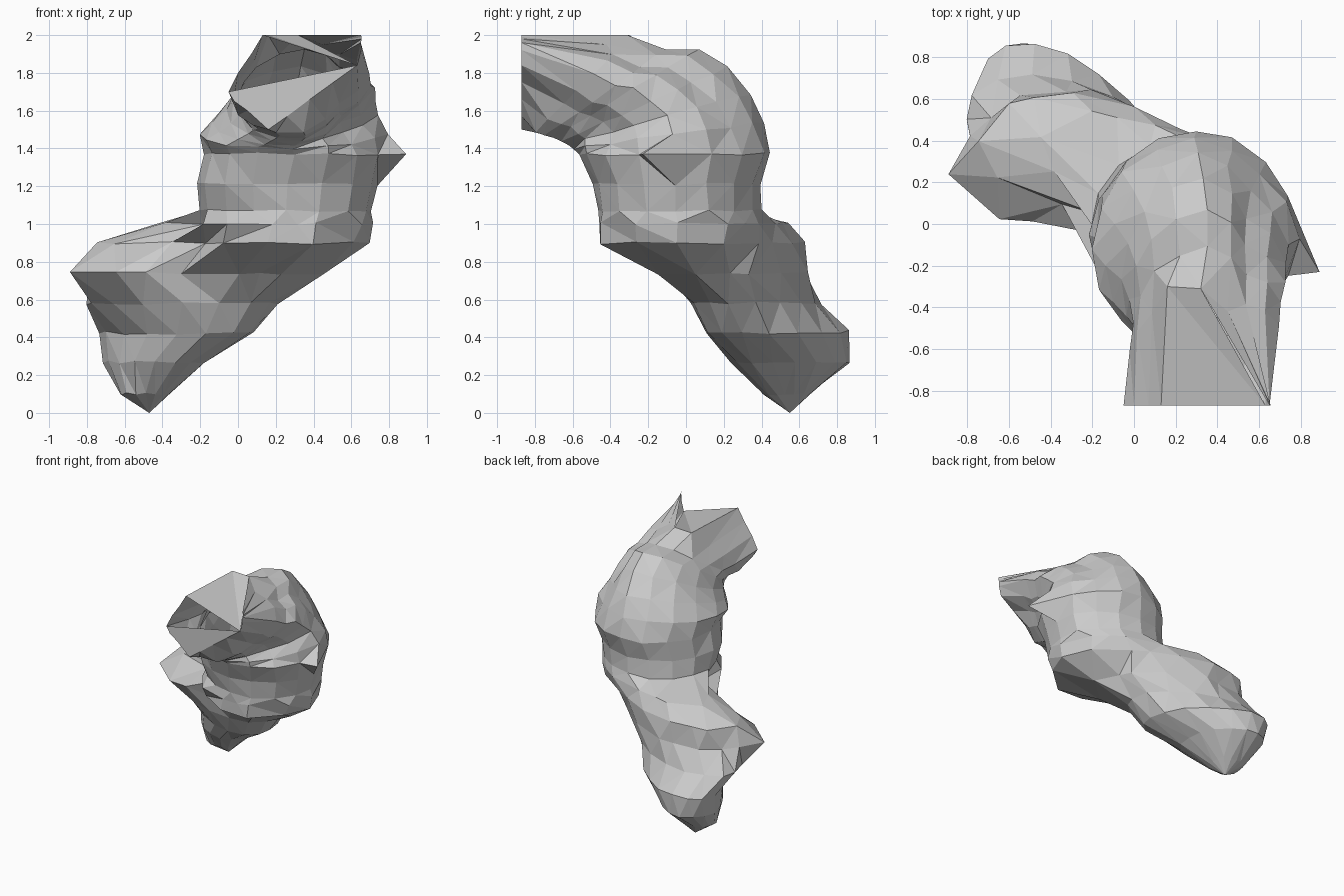
import bpy, bmesh, math, random
from mathutils import Vector

if "Cube" in bpy.data.objects:
    bpy.data.objects.remove(bpy.data.objects["Cube"])

random.seed(4)
N = 16  # sides of every section

# Oval sections: x min, x max, (front y, z), (back y, z), skew angle, right-side taper
LOWER = [
    (-0.63, -0.36, (0.40, 0.10), (0.66, 0.10), 0.0, 0),
    (-0.71, -0.17, (0.24, 0.27), (0.86, 0.27), -0.3, 0),
    (-0.73, 0.09, (0.10, 0.42), (0.87, 0.43), -0.5, 0),
    (-0.81, 0.21, (0.02, 0.58), (0.71, 0.58), -0.4, 0),
]
# Waist outlines where the lower lobe meets the upper one (x, y)
WAIST = {
    0.74: [(.45, .05), (.30, .33), (.10, .50), (-.20, .64), (-.55, .62), (-.78, .42),
           (-.89, .24), (-.65, .03), (-.30, .0), (0, -.10), (.22, -.15)],
    0.90: [(.70, -.05), (.60, .20), (.35, .38), (0, .56), (-.30, .63), (-.60, .58),
           (-.75, .40), (-.65, .23), (-.35, .10), (-.17, -.05), (-.08, -.30),
           (.15, -.45), (.40, -.45), (.62, -.27)],
    1.00: [(.71, -.05), (.62, .22), (.40, .39), (.10, .47), (-.20, .54), (-.45, .42),
           (-.38, .25), (-.19, .05), (-.19, -.20), (-.05, -.38), (.18, -.46),
           (.42, -.46), (.65, -.27)],
}
UPPER = [
    (-0.20, 0.71, (-0.46, 1.07), (0.40, 1.07), -0.05, 0),
    (-0.21, 0.74, (-0.50, 1.21), (0.39, 1.21), 0.0, 0),
    (-0.18, 0.77, (-0.57, 1.37), (0.45, 1.37), 0.0, 0),
    (-0.20, 0.79, (-0.60, 1.40), (0.41, 1.54), 0.05, 0.4),
    (-0.13, 0.74, (-0.63, 1.42), (0.34, 1.69), 0.1, 0.7),
    (-0.06, 0.73, (-0.67, 1.43), (0.22, 1.83), 0.1, 0.9),
    (-0.02, 0.72, (-0.71, 1.45), (0.07, 1.93), 0.1, 1.0),
    (0.0, 0.71, (-0.75, 1.46), (-0.10, 1.93), 0.15, 1.0),
    (-0.02, 0.70, (-0.80, 1.48), (-0.30, 1.99), 0.25, 0.9),
]
# Outline of the cut mouth (x, z) on the front plane
MOUTH = [(.65, 1.92), (.65, 1.96), (.655, 1.98), (.655, 1.99), (.65, 2), (.13, 2), (.07, 1.9),
         (0, 1.8), (-.05, 1.7), (-.02, 1.65), (.05, 1.6), (.16, 1.5), (.26, 1.57),
         (.38, 1.66), (.50, 1.75), (.63, 1.84)]


def add_ring(bm, points, jitter=0.008):
    ring = []
    for x, y, z in points:
        j = [random.uniform(-jitter, jitter) for _ in range(3)]
        ring.append(bm.verts.new((x + j[0], y + j[1], min(2, z + j[2]))))
    return ring


def oval(x0, x1, front, back, skew, taper):
    pts = []
    for k in range(N):
        t = 2 * math.pi * k / N
        s = 1 - 0.28 * taper * math.sin(2 * t) ** 2 if math.cos(t) > 0 else 1
        v = 0.5 + 0.5 * s * math.sin(t + skew)
        pts.append(((x0 + x1) / 2 + (x1 - x0) / 2 * s * math.cos(t),
                    front[0] + (back[0] - front[0]) * v,
                    front[1] + (back[1] - front[1]) * v))
    return pts


def resample(outline, z):
    # N evenly spaced points along a closed outline, snapped to its corners
    pts = [Vector(p) for p in outline]
    segs = list(zip(pts, pts[1:] + pts[:1]))
    total = sum((b - a).length for a, b in segs)
    out = []
    for k in range(N):
        d = total * k / N
        for a, b in segs:
            length = (b - a).length
            if d <= length:
                out.append(a.lerp(b, d / length))
                break
            d -= length
    for p in pts:
        i = min(range(N), key=lambda n: (out[n] - p).length)
        out[i] = p
    return [(p.x, p.y, z) for p in out]


def bridge(bm, a, b, skip=()):
    for k in range(N):
        if k not in skip:
            n = (k + 1) % N
            bm.faces.new((a[k], a[n], b[n], b[k]))


bm = bmesh.new()
rings = [add_ring(bm, oval(*s)) for s in LOWER]
rings += [add_ring(bm, resample(o, z)) for z, o in WAIST.items()]
rings += [add_ring(bm, oval(*s)) for s in UPPER]
mouth = add_ring(bm, [(x, -0.87, z) for x, z in MOUTH], 0)
neck = rings[-1]

# Flat crest at the start of the neck opening, and the side bump
neck[3].co = (0.45, -0.42, 1.95)
neck[4].co = (0.32, -0.31, 2)
neck[5].co = (0.16, -0.30, 2)
rings[9][0].co = (0.89, -0.23, 1.37)

# Pointed bottom
tip = bm.verts.new((-0.47, 0.55, 0))
for k in range(N):
    bm.faces.new((tip, rings[0][(k + 1) % N], rings[0][k]))

# Body and neck wall, with the top of the neck left open
for a, b in zip(rings, rings[1:]):
    bridge(bm, a, b)
bridge(bm, neck, mouth, skip=(4,))

# Sloping sheet inside the neck and partial cover of the mouth
bm.faces.new((neck[4], neck[5], mouth[15]))
bm.faces.new((neck[5], mouth[5], mouth[15]))
bm.faces.new(mouth[8:])

bmesh.ops.triangulate(bm, faces=bm.faces[:])
bmesh.ops.recalc_face_normals(bm, faces=bm.faces[:])
mesh = bpy.data.meshes.new("curved_body")
bm.to_mesh(mesh)
bm.free()
body = bpy.data.objects.new("curved_body", mesh)
bpy.context.collection.objects.link(body)
